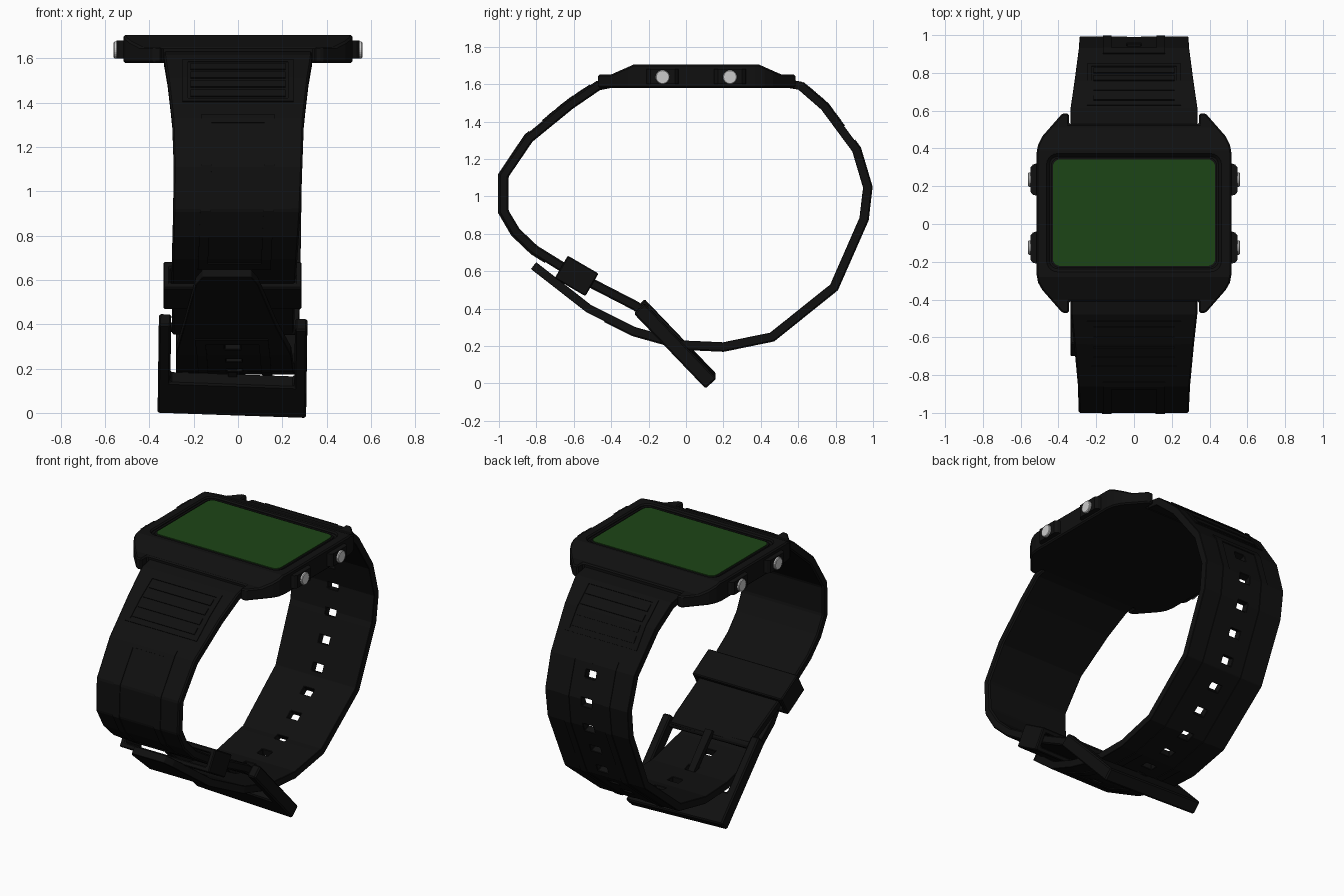
import bpy, bmesh, math
from mathutils import Vector

if "Cube" in bpy.data.objects:
    bpy.data.objects.remove(bpy.data.objects["Cube"])

def material(name, rgb):
    m = bpy.data.materials.new(name)
    m.diffuse_color = (*rgb, 1)
    m.use_nodes = True
    m.node_tree.nodes["Principled BSDF"].inputs["Base Color"].default_value = m.diffuse_color
    return m

BLACK = material("black_resin", (0.005, 0.005, 0.005))
GREEN = material("green_display", (0.012, 0.06, 0.008))

def add(name, bm, mat=BLACK):
    bmesh.ops.recalc_face_normals(bm, faces=bm.faces)
    me = bpy.data.meshes.new(name)
    bm.to_mesh(me)
    bm.free()
    ob = bpy.data.objects.new(name, me)
    bpy.context.collection.objects.link(ob)
    if mat:
        me.materials.append(mat)
    return ob

def prism(name, pts, origin, ax, ay, depth, mat=BLACK):
    """Extrude a 2D outline lying in the plane ax, ay."""
    o, ax, ay = Vector(origin), Vector(ax), Vector(ay)
    bm = bmesh.new()
    f = bm.faces.new([bm.verts.new(o + ax * p[0] + ay * p[1]) for p in pts])
    ext = bmesh.ops.extrude_face_region(bm, geom=[f])
    bmesh.ops.translate(bm, vec=ax.cross(ay) * depth,
                        verts=[v for v in ext["geom"] if isinstance(v, bmesh.types.BMVert)])
    return add(name, bm, mat)

def bevel(ob, width, segments=1):
    m = ob.modifiers.new("bevel", 'BEVEL')
    m.width, m.segments, m.limit_method = width, segments, 'ANGLE'
    m.angle_limit = math.radians(25)

def boolean(ob, cutter, op):
    m = ob.modifiers.new("cut", 'BOOLEAN')
    m.object, m.operation, m.solver = cutter, op, 'EXACT'
    bpy.context.view_layer.objects.active = ob
    bpy.ops.object.modifier_apply(modifier=m.name)
    bpy.data.objects.remove(cutter)

def round_rect(x0, x1, y0, y1, r, n=5):
    pts = []
    for i, (cx, cy) in enumerate([(x1 - r, y1 - r), (x0 + r, y1 - r), (x0 + r, y0 + r), (x1 - r, y0 + r)]):
        for k in range(n + 1):
            a = math.pi / 2 * (i + k / n)
            pts.append((cx + r * math.cos(a), cy + r * math.sin(a)))
    return pts

X, Y, Z = (1, 0, 0), (0, 1, 0), (0, 0, 1)

# Case: plan outline with lug notches, intersected with the side profile
half = [(0.345, -0.41), (0.345, -0.47), (0.38, -0.47), (0.485, -0.35), (0.508, -0.31), (0.517, -0.26),
        (0.517, 0.37), (0.508, 0.42), (0.485, 0.465), (0.38, 0.585), (0.345, 0.585), (0.345, 0.53)]
case = prism("case", half + [(-x, y) for x, y in reversed(half)], (0, 0, 1.58), X, Y, 0.13)
side = [(-0.6, 1.5), (0.7, 1.5), (0.7, 1.652), (0.51, 1.652), (0.39, 1.705), (-0.28, 1.705),
        (-0.4, 1.652), (-0.6, 1.652)]
boolean(case, prism("side_cutter", side, (-1, 0, 0), Y, Z, 2), 'INTERSECT')
boolean(case, prism("screen_cutter", round_rect(-0.455, 0.455, -0.245, 0.365, 0.05),
                    (0, 0, 1.685), X, Y, 0.1), 'DIFFERENCE')
bevel(case, 0.008)

# Display and its raised inner bezel
prism("display", round_rect(-0.43, 0.43, -0.222, 0.342, 0.04), (0, 0, 1.68), X, Y, 0.018, GREEN)
prism("display_surround", round_rect(-0.44, 0.44, -0.232, 0.352, 0.045), (0, 0, 1.68), X, Y, 0.013)

# Buttons with their guards on both sides
for sx, label in ((1, "right"), (-1, "left")):
    for y, pos in ((-0.125, "front"), (0.235, "back")):
        g = [(0.50, y - 0.09), (0.535, y - 0.08), (0.548, y - 0.065), (0.548, y + 0.065),
             (0.535, y + 0.08), (0.50, y + 0.09)]
        prism(f"guard_{label}_{pos}", [(sx * a, b) for a, b in g], (0, 0, 1.6), X, Y, 0.08)
        disc = [(0.038 * math.cos(k * math.pi / 12), 0.038 * math.sin(k * math.pi / 12)) for k in range(24)]
        b = prism(f"button_{label}_{pos}", disc, (sx * 0.55 - 0.011, y, 1.638), Y, Z, 0.022, None)
        bevel(b, 0.004)

class Path:
    """Strap centre line: rows of y, z, half width, x centre."""
    def __init__(self, pts, sign):
        self.pts = [Vector(p) for p in pts]
        seg = [(b - a).xy for a, b in zip(self.pts, self.pts[1:])]
        self.s = [0]
        for d in seg:
            self.s.append(self.s[-1] + d.length)
        nor = [Vector((d.y, -d.x)).normalized() * sign for d in seg]
        self.n = [(a + b).normalized() for a, b in zip([nor[0]] + nor, nor + [nor[-1]])]

    def at(self, s):
        i = max(k for k in range(len(self.s) - 1) if self.s[k] <= s + 1e-6)
        t = (s - self.s[i]) / (self.s[i + 1] - self.s[i])
        return self.pts[i].lerp(self.pts[i + 1], t), self.n[i].lerp(self.n[i + 1], t)

def sheet(name, path, s0, s1, thick, width=None, off=0, holes=(), hole_w=0.036):
    """Thick ribbon following a path, with rectangular openings along its middle."""
    marks = {s0, s1, *[s for s in path.s if s0 < s < s1], *[h for pair in holes for h in pair]}
    stops = []
    for s in sorted(marks):
        if not stops or s - stops[-1] > 1e-3:
            stops.append(s)
    bm = bmesh.new()
    rows = []
    for s in stops:
        p, n = path.at(s)
        w = p[2] if width is None else min(width, p[2] - 0.02)
        rows.append([bm.verts.new((p[3] + x, p[0] + n.x * off, p[1] + n.y * off))
                     for x in (-w, -hole_w, hole_w, w)])
    for i, (a, b) in enumerate(zip(rows, rows[1:])):
        mid = (stops[i] + stops[i + 1]) / 2
        for c in range(3):
            if c != 1 or not any(h[0] < mid < h[1] for h in holes):
                bm.faces.new((a[c], a[c + 1], b[c + 1], b[c]))
    ob = add(name, bm)
    m = ob.modifiers.new("thickness", 'SOLIDIFY')
    m.thickness, m.offset = thick, 0
    return ob

# Front strap, short piece that carries the buckle
front = Path([(-0.36, 1.615, 0.335, 0), (-0.47, 1.592, 0.335, 0), (-0.62, 1.49, 0.318, 0),
              (-0.84, 1.31, 0.297, 0), (-0.975, 1.11, 0.29, 0), (-0.975, 0.92, 0.288, -0.005),
              (-0.91, 0.81, 0.285, -0.01), (-0.81, 0.715, 0.283, -0.015), (-0.60, 0.585, 0.28, -0.02),
              (-0.27, 0.415, 0.275, -0.022), (-0.21, 0.37, 0.275, -0.022)], 1)
bevel(sheet("front_strap", front, 0, front.s[-1], 0.052), 0.008)

# Back strap, long piece with adjustment holes and a tapered tip
back = Path([(0.47, 1.615, 0.335, 0), (0.61, 1.592, 0.335, 0), (0.74, 1.48, 0.315, 0),
             (0.91, 1.25, 0.292, 0), (0.97, 1.05, 0.288, 0), (0.95, 0.88, 0.285, 0),
             (0.79, 0.515, 0.28, 0), (0.46, 0.25, 0.275, -0.005), (0.2, 0.197, 0.27, -0.01),
             (-0.02, 0.207, 0.265, -0.015), (-0.28, 0.28, 0.26, -0.02), (-0.52, 0.40, 0.21, -0.035),
             (-0.77, 0.595, 0.14, -0.05), (-0.815, 0.63, 0.11, -0.05)], -1)
holes = [(0.66 + k * 0.165 - 0.024, 0.66 + k * 0.165 + 0.024) for k in range(13)]
bevel(sheet("back_strap", back, 0, back.s[-1], 0.046, holes=holes), 0.006)

# Raised ribs and panel borders on both straps
for path, label, s_end, t in ((front, "front", 1.36, 0.026), (back, "back", 2.72, 0.023)):
    sheet(f"{label}_rib_frame", path, 0.15, 0.46, 0.01, 0.25, t, [(0.17, 0.44)], 0.225)
    for k in range(4):
        s = 0.185 + k * 0.065
        sheet(f"{label}_rib_{k + 1}", path, s, s + 0.045, 0.012, 0.215, t)
    sheet(f"{label}_panel_border", path, 0.55, s_end, 0.01, 0.165, t, [(0.6, s_end - 0.05)], 0.12)

# Keeper loop around the front strap
d = Vector((0, 0.86, -0.5)).normalized()
n = Vector((0, -d.z, d.y))
bm = bmesh.new()
ring = []
for e in (-0.095, 0.095):
    ring.append([bm.verts.new(Vector((-0.025 + x, -0.585, 0.575)) + d * e + n * h)
                 for x, h in ((-0.312, -0.07), (0.312, -0.07), (0.312, 0.07), (-0.312, 0.07))])
for k in range(4):
    j = (k + 1) % 4
    bm.faces.new((ring[0][k], ring[0][j], ring[1][j], ring[1][k]))
keeper = add("keeper_loop", bm)
m = keeper.modifiers.new("thickness", 'SOLIDIFY')
m.thickness, m.offset, m.use_even_offset = 0.03, -1, True
bevel(keeper, 0.006)

# Buckle: U-shaped frame, hinge pin and prong, tilted slightly
u = Vector((-0.01, 0.69, -0.72)).normalized()
bx = Vector((1, 0, -0.035)).normalized()
bn = bx.cross(u).normalized()
o = Vector((-0.022, -0.25, 0.412))
frame = [(-0.335, 0), (-0.28, 0), (-0.28, 0.36), (0.28, 0.36), (0.28, 0), (0.335, 0),
         (0.335, 0.555), (-0.335, 0.555)]
bevel(prism("buckle_frame", frame, o - bn * 0.04, bx, u, 0.08), 0.008)
pin = [(0.022 * math.cos(k * math.pi / 6), 0.022 * math.sin(k * math.pi / 6)) for k in range(12)]
prism("buckle_pin", pin, o + u * 0.05 - bx * 0.31, u, bn, 0.62)
prism("buckle_prong", [(-0.025, 0.03), (0.025, 0.03), (0.02, 0.40), (-0.02, 0.40)],
      o + bn * 0.015, bx, u, 0.03)
